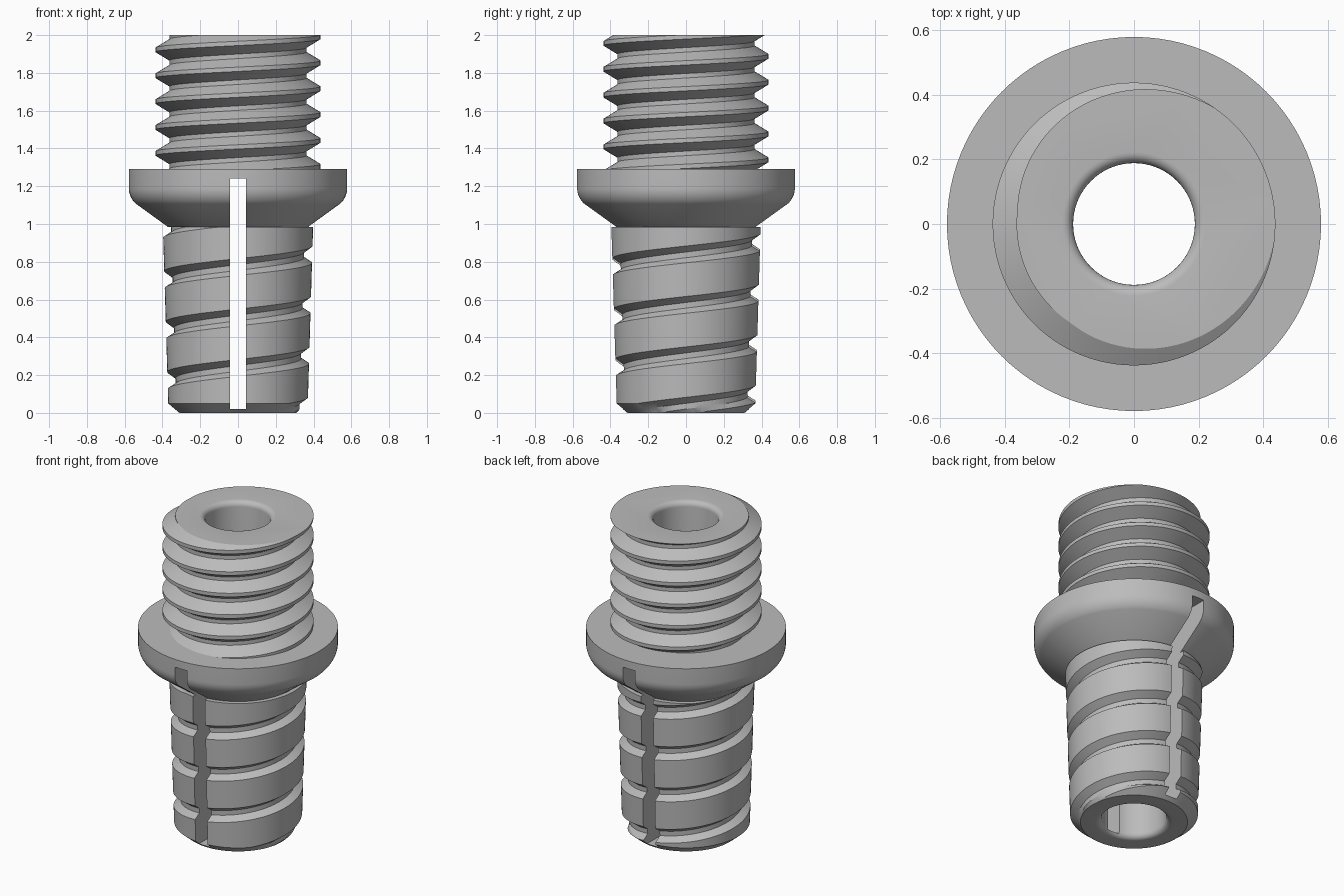
import bpy, bmesh, math
from mathutils import Vector

if "Cube" in bpy.data.objects:
    bpy.data.objects.remove(bpy.data.objects["Cube"], do_unlink=True)

SEGS = 96
COLLAR_BASE, COLLAR_TOP, TOP = 0.984, 1.29, 2.0

grey = bpy.data.materials.new("plain_grey")
grey.use_nodes = True
colour = (0.5, 0.5, 0.5, 1)
grey.diffuse_color = colour
grey.node_tree.nodes["Principled BSDF"].inputs["Base Color"].default_value = colour


def finish(bm, name):
    bmesh.ops.recalc_face_normals(bm, faces=bm.faces)
    mesh = bpy.data.meshes.new(name)
    bm.to_mesh(mesh)
    bm.free()
    mesh.materials.append(grey)
    obj = bpy.data.objects.new(name, mesh)
    bpy.context.collection.objects.link(obj)
    return obj


def lathe(name, profile):
    """Closed solid turned from (radius, height) points, bottom to top."""
    bm = bmesh.new()
    rings = []
    for r, z in profile:
        angles = [math.tau * i / SEGS for i in range(SEGS)]
        rings.append([bm.verts.new((r * math.cos(a), r * math.sin(a), z)) for a in angles])
    for low, high in zip(rings, rings[1:]):
        for i in range(SEGS):
            j = (i + 1) % SEGS
            bm.faces.new((low[i], low[j], high[j], high[i]))
    bm.faces.new(rings[0][::-1])
    bm.faces.new(rings[-1])
    return finish(bm, name)


def threaded_rod(name, profile, pitch, phase, z0, z1, taper=0.0, chamfer=None):
    """Right-handed screw: (offset, radius) profile swept up a helix, cut flat at z0 and z1."""
    bm = bmesh.new()
    start = phase - pitch * (math.ceil((phase - z0) / pitch) + 2)
    steps = SEGS * (math.ceil((z1 - start) / pitch) + 2)
    rows = []
    for i in range(steps + 1):
        a = math.tau * i / SEGS
        row = []
        for dz, r in profile:
            z = start + pitch * i / SEGS + dz
            r += taper * z
            row.append(bm.verts.new((r * math.cos(a), r * math.sin(a), z)))
        rows.append(row)
    for i in range(steps - SEGS):
        here = rows[i] + [rows[i + SEGS][0]]
        after = rows[i + 1] + [rows[i + 1 + SEGS][0]]
        for k in range(len(profile)):
            bm.faces.new((here[k], after[k], after[k + 1], here[k + 1]))

    def cut(z, **sides):
        geom = bm.verts[:] + bm.edges[:] + bm.faces[:]
        bmesh.ops.bisect_plane(bm, geom=geom, dist=1e-5, plane_co=(0, 0, z),
                               plane_no=(0, 0, 1), **sides)

    cut(z0, clear_inner=True)
    cut(z1, clear_outer=True)
    # lead-in chamfer at the lower end
    if chamfer:
        height, radius, slope = chamfer
        cut(z0 + height)
        for v in bm.verts:
            if v.co.z < z0 + height + 1e-4:
                flat = Vector((v.co.x, v.co.y))
                flat *= min(1, (radius + slope * (v.co.z - z0)) / flat.length)
                v.co.x, v.co.y = flat
    bmesh.ops.delete(bm, geom=[v for v in bm.verts if not v.link_faces], context='VERTS')
    bmesh.ops.remove_doubles(bm, verts=bm.verts, dist=1e-5)
    bmesh.ops.holes_fill(bm, edges=[e for e in bm.edges if e.is_boundary], sides=0)
    return finish(bm, name)


def arc(cx, cz, r, a0, a1, n=6):
    angles = [math.radians(a0 + (a1 - a0) * i / n) for i in range(n + 1)]
    return [(cx + r * math.cos(a), cz + r * math.sin(a)) for a in angles]


# Coarse tapered thread below the collar
LAND, ROOT = 0.368, 0.325
barrel = threaded_rod("lower_barrel",
                      [(0, LAND), (0.178, LAND), (0.205, ROOT), (0.235, ROOT)],
                      0.267, 0.6165, 0, COLLAR_BASE, taper=0.03, chamfer=(0.05, 0.31, 1.2))

# Fine thread above the collar
CREST, VALLEY = 0.437, 0.363
top_thread = threaded_rod("upper_thread",
                          [(0, CREST), (0.045, VALLEY), (0.069, VALLEY), (0.114, CREST)],
                          0.137, 2.002, COLLAR_TOP, TOP)

# Collar with a rounded shoulder running into a cone
collar = lathe("collar", [(0.37, COLLAR_BASE)] + arc(0.468, 1.19, 0.11, -48, 0, 8)
               + [(0.578, COLLAR_TOP)])

# Bore with rounded mouths, and the slot across the barrel
BORE, ROUND = 0.188, 0.034
mouth = BORE + ROUND
bore = lathe("bore_cutter", [(mouth, -0.1)] + arc(mouth, ROUND, ROUND, 270, 180)
             + arc(mouth, TOP - ROUND, ROUND, 180, 90) + [(mouth, TOP + 0.1)])
bm = bmesh.new()
bmesh.ops.create_cube(bm, size=1)
for v in bm.verts:
    v.co = (v.co.x * 0.085, v.co.y * 2, 0.63 + v.co.z * 1.22)
slot = finish(bm, "slot_cutter")

parts = [barrel, collar, top_thread]
for part in parts:
    for cutter in (bore, slot):
        if cutter is slot and part is top_thread:
            continue
        mod = part.modifiers.new(cutter.name, 'BOOLEAN')
        mod.operation, mod.solver, mod.object = 'DIFFERENCE', 'EXACT', cutter

# Bake the cuts and drop the cutters
graph = bpy.context.evaluated_depsgraph_get()
baked = [bpy.data.meshes.new_from_object(p.evaluated_get(graph)) for p in parts]
for part, mesh in zip(parts, baked):
    part.modifiers.clear()
    part.data = mesh
for cutter in (bore, slot):
    bpy.data.objects.remove(cutter, do_unlink=True)

bpy.ops.object.select_all(action='DESELECT')
for part in parts:
    part.select_set(True)
bpy.context.view_layer.objects.active = barrel
bpy.ops.object.shade_smooth_by_angle(angle=math.radians(25))
